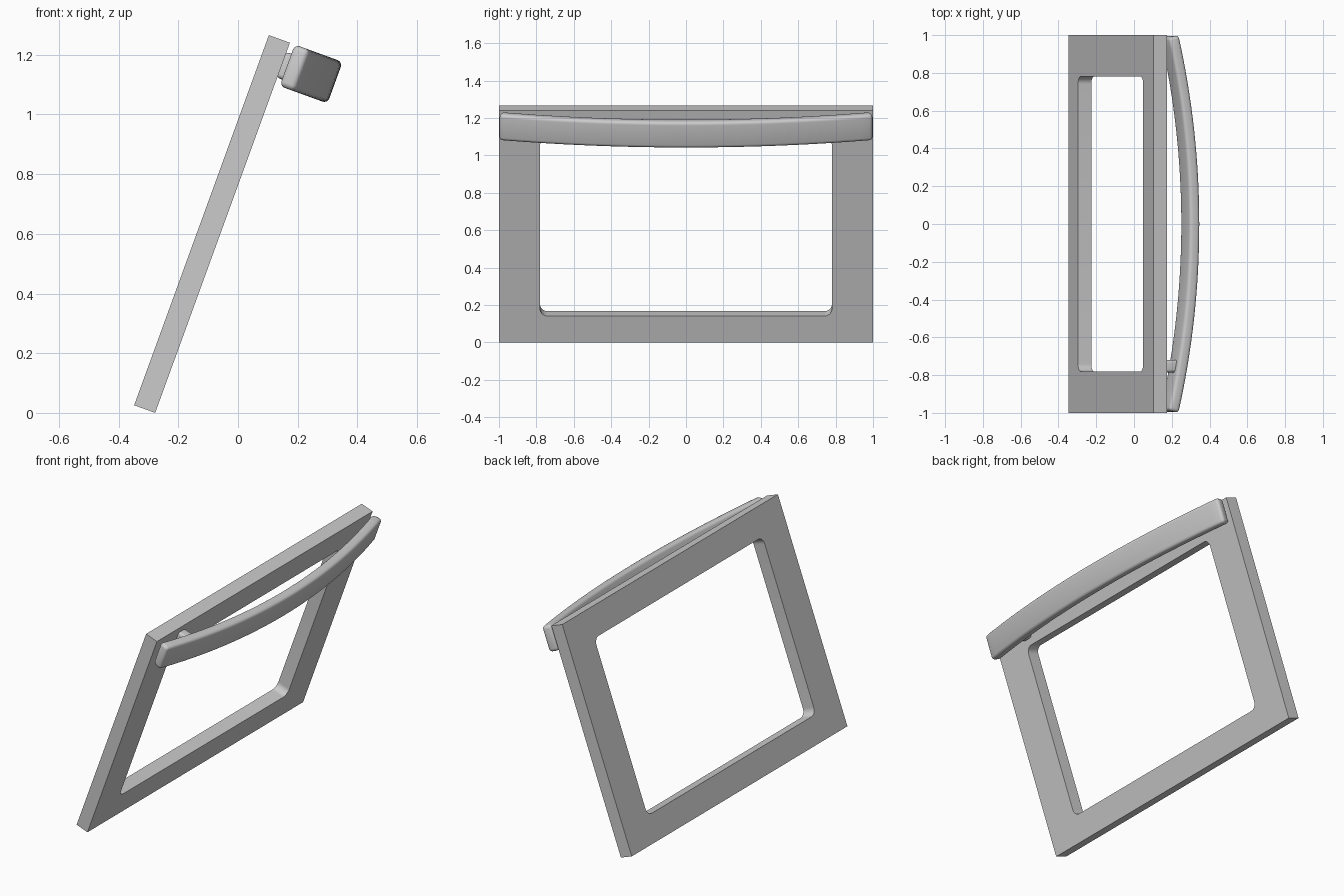
import bpy, bmesh, math
from mathutils import Matrix

if "Cube" in bpy.data.objects:
    bpy.data.objects.remove(bpy.data.objects["Cube"])

# Tilted local space: x = outward from panel, y = width, z = up along panel
TILT = Matrix.Translation((-0.348, 0, 0.0257)) @ Matrix.Rotation(math.radians(20), 4, 'Y')
HEIGHT, THICK = 1.32, 0.075


def finish(name, bm, bevel=0.0):
    bmesh.ops.recalc_face_normals(bm, faces=bm.faces)
    mesh = bpy.data.meshes.new(name)
    bm.to_mesh(mesh)
    bm.free()
    ob = bpy.data.objects.new(name, mesh)
    bpy.context.collection.objects.link(ob)
    ob.matrix_world = TILT
    bpy.ops.object.select_all(action='DESELECT')
    ob.select_set(True)
    bpy.context.view_layer.objects.active = ob
    if bevel:
        mod = ob.modifiers.new("round", 'BEVEL')
        mod.width, mod.segments = bevel, 4
        mod.limit_method, mod.angle_limit = 'ANGLE', math.radians(40)
        bpy.ops.object.modifier_apply(modifier=mod.name)
    bpy.ops.object.shade_smooth_by_angle(angle=math.radians(35))
    return ob


def box(lo, hi):
    bm = bmesh.new()
    bmesh.ops.create_cube(bm, size=1)
    for v in bm.verts:
        for i in range(3):
            v.co[i] = hi[i] if v.co[i] > 0 else lo[i]
    return bm


# Window opening cutter with rounded corners
cut = box((-0.1, -0.78, 0.15), (0.2, 0.78, 1.16))
edges = [e for e in cut.edges if abs(e.verts[0].co.x - e.verts[1].co.x) > 0.1]
bmesh.ops.bevel(cut, geom=edges, offset=0.04, segments=8, profile=0.5, affect='EDGES')
cutter = finish("opening_cutter", cut)
cutter.hide_render = True

# Door frame
frame = finish("door_frame", box((0, -1, 0), (THICK, 1, HEIGHT)))
mod = frame.modifiers.new("opening", 'BOOLEAN')
mod.operation, mod.solver, mod.object = 'DIFFERENCE', 'EXACT', cutter
bpy.ops.object.modifier_apply(modifier=mod.name)
bpy.data.objects.remove(cutter)
bpy.ops.object.shade_smooth_by_angle(angle=math.radians(35))

# Bowed handle: rectangular section swept along a shallow arc
R, OUT, DEPTH, N = 4.296, 0.263, 0.058, 32
half = math.asin(1 / R)
bm = bmesh.new()
rings = []
for i in range(N + 1):
    a = half * (2 * i / N - 1)
    rings.append([bm.verts.new((OUT - R + r * math.cos(a), r * math.sin(a), z))
                  for r, z in ((R, 1.172), (R, HEIGHT), (R - DEPTH, HEIGHT), (R - DEPTH, 1.172))])
for a, b in zip(rings, rings[1:]):
    for k in range(4):
        bm.faces.new((a[k], a[(k + 1) % 4], b[(k + 1) % 4], b[k]))
bm.faces.new(rings[0])
bm.faces.new(rings[-1])
finish("handle", bm, 0.018)

# Small rounded post joining handle to frame
finish("handle_post", box((THICK - 0.004, -0.785, 1.195), (0.16, -0.72, 1.287)), 0.015)
